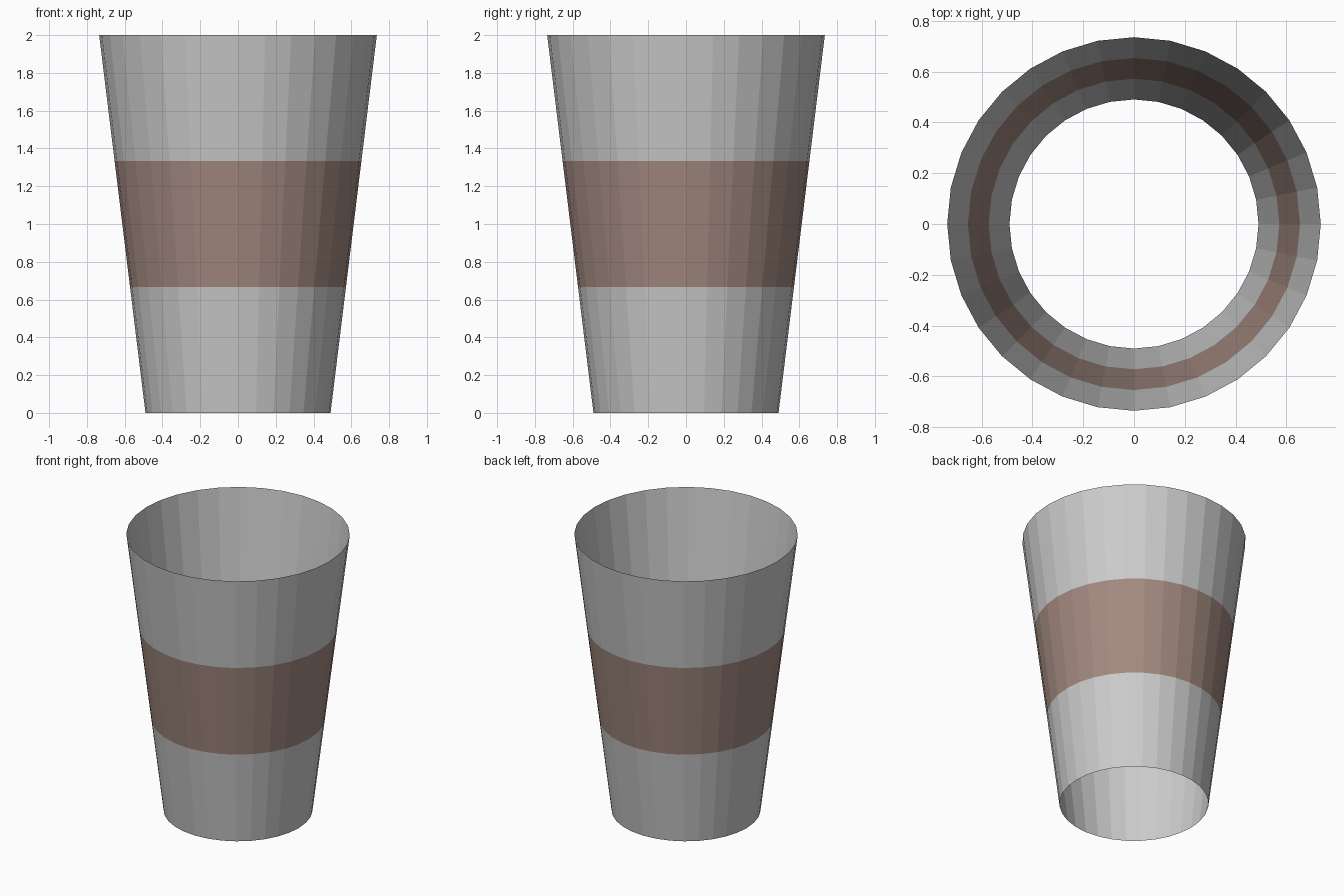
import bpy
import bmesh
from math import cos, sin, tau

if "Cube" in bpy.data.objects:
    bpy.data.objects.remove(bpy.data.objects["Cube"])

SIDES = 32
HEIGHT = 2.0
R_BOTTOM, R_TOP = 0.49, 0.735


def radius_at(z):
    return R_BOTTOM + (R_TOP - R_BOTTOM) * z / HEIGHT


def tapered_band(name, z0, z1, material=None):
    """Open, single-walled, flat-faceted ring of the tapered wall."""
    bm = bmesh.new()
    rings = []
    for z in (z0, z1):
        r = radius_at(z)
        rings.append([bm.verts.new((r * cos(tau * i / SIDES), r * sin(tau * i / SIDES), z))
                      for i in range(SIDES)])
    low, high = rings
    for i in range(SIDES):
        j = (i + 1) % SIDES
        bm.faces.new((low[i], low[j], high[j], high[i]))
    mesh = bpy.data.meshes.new(name)
    bm.to_mesh(mesh)
    bm.free()
    obj = bpy.data.objects.new(name, mesh)
    bpy.context.collection.objects.link(obj)
    if material:
        mesh.materials.append(material)
    return obj


brown = bpy.data.materials.new("brown")
brown.diffuse_color = (0.365, 0.251, 0.216, 1)
brown.use_nodes = True
brown.node_tree.nodes["Principled BSDF"].inputs["Base Color"].default_value = brown.diffuse_color

# Cup wall in three equal bands, the middle one a brown sleeve
tapered_band("lower_wall", 0, HEIGHT / 3)
tapered_band("sleeve", HEIGHT / 3, HEIGHT * 2 / 3, brown)
tapered_band("upper_wall", HEIGHT * 2 / 3, HEIGHT)
